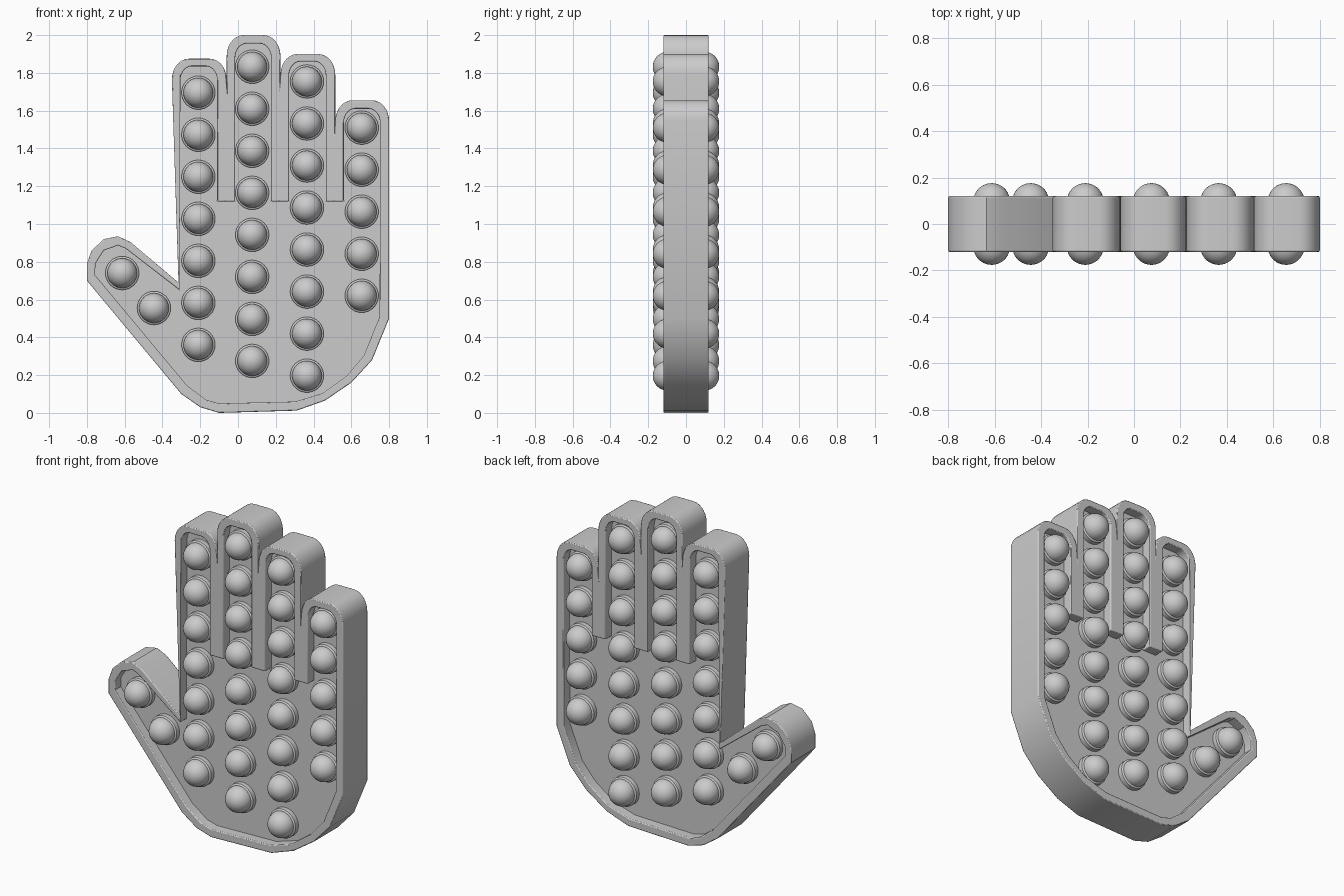
import bpy
import bmesh
from math import sin, cos, pi
from mathutils import Matrix, Vector

old = bpy.data.objects.get("Cube")
if old:
    bpy.data.objects.remove(old)

grey = bpy.data.materials.new("soft_grey")
grey.use_nodes = True
grey.diffuse_color = (0.6, 0.6, 0.6, 1)
grey.node_tree.nodes["Principled BSDF"].inputs["Base Color"].default_value = (0.6, 0.6, 0.6, 1)


def add_object(name, mesh, location=(0, 0, 0)):
    obj = bpy.data.objects.new(name, mesh)
    obj.location = location
    bpy.context.collection.objects.link(obj)
    return obj


def shade(obj):
    bpy.ops.object.select_all(action='DESELECT')
    obj.select_set(True)
    bpy.context.view_layer.objects.active = obj
    bpy.ops.object.shade_smooth_by_angle(angle=0.6)


def finger_tip(left, right, top, rx, rz, steps=7):
    """Flat-topped fingertip with rounded corners, from left to right."""
    turn = [i / steps * pi / 2 for i in range(steps + 1)]
    a = [(left + rx - rx * cos(t), top - rz + rz * sin(t)) for t in turn]
    b = [(right - rx + rx * sin(t), top - rz + rz * cos(t)) for t in turn]
    return a + b


def slab(name, loops, half_depth):
    """Fill outlines (later ones are holes) and give them thickness along y."""
    bm = bmesh.new()
    for pts in loops:
        verts = [bm.verts.new((x, -half_depth, z)) for x, z in pts]
        for i, v in enumerate(verts):
            bm.edges.new((v, verts[i - 1]))
    bmesh.ops.triangle_fill(bm, edges=bm.edges[:], use_beauty=True)
    ext = bmesh.ops.extrude_face_region(bm, geom=bm.faces[:], use_keep_orig=True)
    moved = [g for g in ext["geom"] if isinstance(g, bmesh.types.BMVert)]
    bmesh.ops.translate(bm, verts=moved, vec=(0, 2 * half_depth, 0))
    bmesh.ops.recalc_face_normals(bm, faces=bm.faces[:])
    mesh = bpy.data.meshes.new(name)
    bm.to_mesh(mesh)
    bm.free()
    mesh.materials.append(grey)
    obj = add_object(name, mesh)
    shade(obj)
    return obj


# Outer outline: four fingers, heel of the palm, thumb
fingers = [(-0.35, -0.06, 1.875), (-0.06, 0.225, 2.0),
           (0.225, 0.515, 1.90), (0.515, 0.80, 1.655)]
outer = []
for left, right, top in fingers:
    outer += finger_tip(left, right, top, 0.09, 0.11)
outer += [(0.80, 0.50), (0.71, 0.28), (0.60, 0.16), (0.46, 0.065), (0.31, 0.012),
          (-0.10, 0), (-0.20, 0.03), (-0.30, 0.10), (-0.80, 0.70), (-0.80, 0.79),
          (-0.775, 0.86), (-0.71, 0.92), (-0.635, 0.935), (-0.57, 0.905), (-0.315, 0.69)]

# Inner outline: finger troughs divided by bars that reach down to the palm
web = 1.12
troughs = [(-0.305, -0.11, 1.835), (-0.015, 0.175, 1.955),
           (0.27, 0.465, 1.86), (0.56, 0.752, 1.61)]
inner = []
for i, (left, right, top) in enumerate(troughs):
    if i > 0:
        inner.append((left, web))
    inner += finger_tip(left, right, top, 0.06, 0.075)
    if i < 3:
        inner.append((right, web))
inner += [(0.75, 0.51), (0.665, 0.30), (0.575, 0.195), (0.45, 0.105), (0.305, 0.06),
          (-0.10, 0.05), (-0.17, 0.07), (-0.27, 0.145), (-0.757, 0.73), (-0.755, 0.79),
          (-0.71, 0.86), (-0.635, 0.887), (-0.595, 0.87), (-0.31, 0.65)]

rim = slab("hand_rim", [outer, inner], 0.12)
soft = rim.modifiers.new("soft_edge", 'BEVEL')
soft.width = 0.007
soft.segments = 2
soft.limit_method = 'ANGLE'
soft.angle_limit = 1.0
slab("recessed_panel", [inner], 0.06)

# Bubble: short collar carrying a dome, revolved about the y axis
bm = bmesh.new()
profile = [(0.089, 0.055), (0.089, 0.088), (0.084, 0.093), (0.079, 0.094)]
profile += [(0.079 * cos(t), 0.097 + 0.079 * sin(t))
            for t in [i / 9 * pi / 2 for i in range(10)]]
verts = [bm.verts.new((r, -h, 0)) for r, h in profile]
edges = [bm.edges.new(pair) for pair in zip(verts, verts[1:])]
bmesh.ops.spin(bm, geom=verts + edges, cent=(0, 0, 0), axis=(0, 1, 0),
               angle=2 * pi, steps=32)
bmesh.ops.remove_doubles(bm, verts=bm.verts[:], dist=0.0005)
bmesh.ops.recalc_face_normals(bm, faces=bm.faces[:])
# Make sure the open shell faces outwards
bm.faces.ensure_lookup_table()
pole = min(bm.faces, key=lambda f: f.calc_center_median().y)
if pole.normal.y > 0:
    bmesh.ops.reverse_faces(bm, faces=bm.faces[:])
bubble = bpy.data.meshes.new("bubble")
bm.to_mesh(bubble)
bm.free()
bubble.materials.append(grey)

# Bubble centres: one column per finger, two on the thumb
step = 0.2225
columns = [(-0.21, 0.36, 7), (0.075, 0.275, 8), (0.365, 0.197, 8), (0.655, 0.62, 5)]
spots = [(x, z + step * i) for x, z, count in columns for i in range(count)]
spots += [(-0.613, 0.74), (-0.445, 0.555)]
for n, (x, z) in enumerate(spots):
    front = add_object(f"front_bubble_{n + 1}", bubble, (x, 0, z))
    back = add_object(f"back_bubble_{n + 1}", bubble, (x, 0, z))
    back.rotation_euler.z = pi
    if n == 0:
        shade(front)
